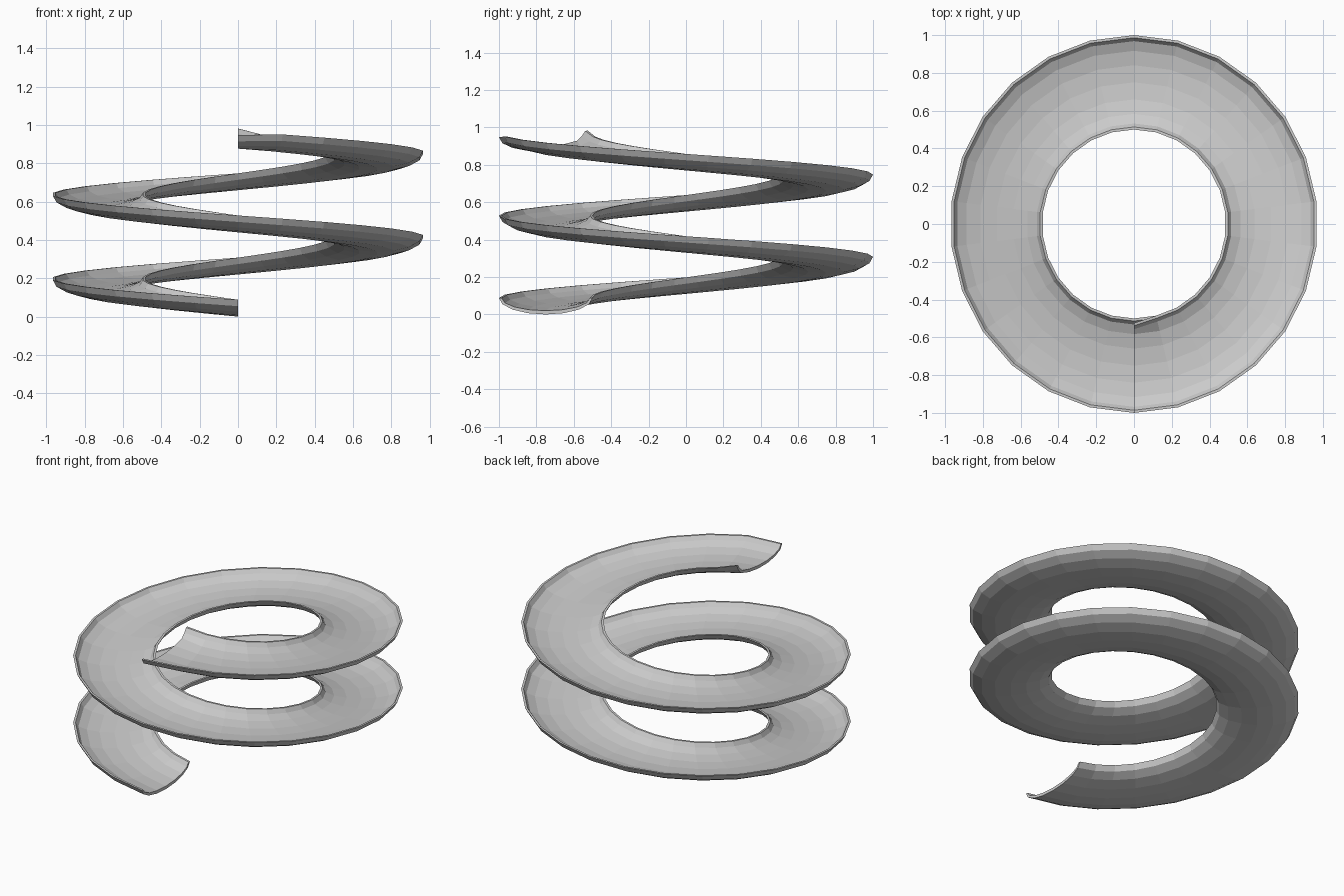
import bpy, bmesh
from math import sin, cos, pi

if "Cube" in bpy.data.objects:
    bpy.data.objects.remove(bpy.data.objects["Cube"])

TURNS, STEPS, SEGS = 2, 26, 8
PITCH, MID = 0.44, 0.75


# Trough cross-section: closed loop of an outer and an inner half-ellipse
def half_ellipse(width, depth):
    return [(width * cos(pi + pi * i / SEGS), 0.088 + depth * sin(pi + pi * i / SEGS))
            for i in range(SEGS + 1)]


profile = half_ellipse(0.25, 0.088) + half_ellipse(0.236, 0.068)[::-1]

# Sweep the section clockwise up two turns of a slightly oval helix
bm = bmesh.new()
rings = []
total = TURNS * STEPS
for k in range(total + 1):
    t = 2 * pi * k / STEPS
    last = k == total
    ring = []
    for u, v in profile:
        r, z = MID + u, v + PITCH * k / STEPS
        if last:  # the upper mouth tips outward
            r += 0.025 if u < -0.2 else 0
            z += -0.07 * u - 0.003
        ring.append(bm.verts.new((-0.973 * r * sin(t), -r * cos(t), z)))
    rings.append(ring)

n = len(profile)
for a, b in zip(rings, rings[1:]):
    for i in range(n):
        j = (i + 1) % n
        bm.faces.new((a[i], a[j], b[j], b[i]))

# Close the wall thickness at both mouths with a strip of quads
for ring in (rings[0], rings[-1]):
    for i in range(SEGS):
        bm.faces.new((ring[i], ring[i + 1], ring[n - 2 - i], ring[n - 1 - i]))

bmesh.ops.recalc_face_normals(bm, faces=bm.faces)
mesh = bpy.data.meshes.new("spiral_slide")
bm.to_mesh(mesh)
bm.free()
slide = bpy.data.objects.new("spiral_slide", mesh)
bpy.context.collection.objects.link(slide)
